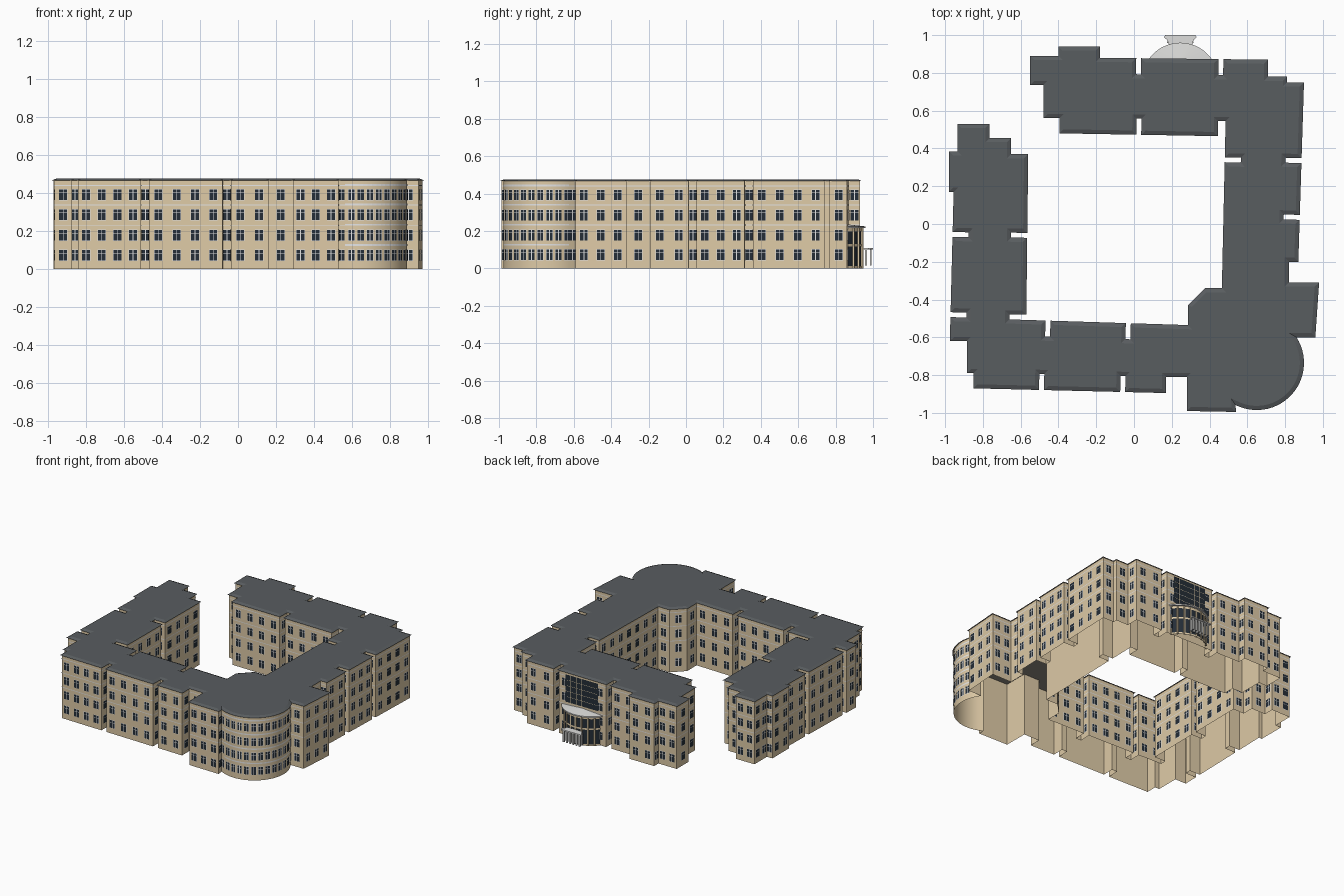
import bpy, bmesh, math
from mathutils import Vector
from mathutils.geometry import tessellate_polygon

if "Cube" in bpy.data.objects:
    bpy.data.objects.remove(bpy.data.objects["Cube"])

def srgb(r, g, b):
    return tuple(((c / 255 + 0.055) / 1.055) ** 2.4 for c in (r, g, b)) + (1,)

def material(name, *rgb):
    m = bpy.data.materials.new(name)
    m.diffuse_color = srgb(*rgb)
    m.use_nodes = True
    m.node_tree.nodes["Principled BSDF"].inputs["Base Color"].default_value = m.diffuse_color
    return m

STONE = material("tan_stone", 223, 203, 167)
PALE = material("pale_frame", 230, 230, 230)
GLASS = material("dark_glass", 36, 45, 55)
SLATE = material("slate_roof", 89, 93, 96)
CEILING = material("grey_ceiling", 145, 138, 129)
CANOPY = material("light_grey_canopy", 222, 222, 220)

def finish(name, bm, mat, smooth=False):
    mesh = bpy.data.meshes.new(name)
    bm.to_mesh(mesh)
    bm.free()
    mesh.materials.append(mat)
    ob = bpy.data.objects.new(name, mesh)
    bpy.context.collection.objects.link(ob)
    if smooth:
        bpy.ops.object.select_all(action='DESELECT')
        ob.select_set(True)
        bpy.context.view_layer.objects.active = ob
        bpy.ops.object.shade_smooth_by_angle(angle=math.radians(20))
    return ob

def face(bm, pts):
    return bm.faces.new([bm.verts.new(p) for p in pts])

def box(bm, x0, x1, y0, y1, z0, z1):
    v = [bm.verts.new((x, y, z)) for z in (z0, z1) for x, y in ((x0, y0), (x1, y0), (x1, y1), (x0, y1))]
    for i in ((3, 2, 1, 0), (4, 5, 6, 7), (0, 1, 5, 4), (1, 2, 6, 5), (2, 3, 7, 6), (3, 0, 4, 7)):
        bm.faces.new([v[k] for k in i])

# Footprint of the eaves, clockwise: outer side, round corner, outer side, courtyard
north_east = [(-.55, .89), (-.40, .89), (-.40, .94), (-.18, .94), (-.18, .88), (.71, .87), (.71, .78),
              (.81, .78), (.81, .75), (.90, .75), (.87, -.20), (.82, -.20), (.82, -.31), (.98, -.31), (.96, -.60)]
round_corner = []
for i in range(27):
    a = math.radians(32.7 - 149.4 * i / 26)
    round_corner.append((.65 + .25 * math.cos(a), -.735 + .25 * math.sin(a)))
south_west = [(.54, -.995), (.28, -.99), (.28, -.81), (.17, -.81), (.17, -.895), (-.85, -.87), (-.85, -.79),
              (-.885, -.79), (-.885, -.62), (-.975, -.62), (-.955, .17), (-.98, .17), (-.98, .385),
              (-.935, .385), (-.935, .53), (-.765, .53), (-.765, .455), (-.65, .455), (-.65, .37)]
courtyard = [(-.56, .37), (-.57, -.48), (-.66, -.48), (-.66, -.505), (.285, -.535), (.285, -.43), (.375, -.34),
             (.465, -.34), (.485, .545), (.445, .545), (.445, .465), (-.395, .48), (-.395, .56), (-.48, .56),
             (-.48, .735), (-.55, .735)]
# Narrow recesses between the blocks
recesses = [(.025, .88), (.46, .87), (.89, .335), (.877, .035), (-.06, -.89), (-.49, -.88), (-.97, -.48),
            (-.96, -.055), (-.565, -.06), (-.455, -.51), (-.03, -.525), (.48, .34), (.025, .47)]

def add_recesses(points, width=.026, depth=.085):
    out = []
    for i, p in enumerate(points):
        a, b = Vector(p), Vector(points[(i + 1) % len(points)])
        d = (b - a).normalized()
        inward = Vector((d.y, -d.x))
        out.append(a)
        hits = []
        for r in recesses:
            v = Vector(r) - a
            if abs(v.dot(inward)) < .03 and .05 < v.dot(d) < (b - a).length - .05:
                hits.append(v.dot(d))
        for t in sorted(hits):
            l, r = a + d * (t - width / 2), a + d * (t + width / 2)
            out += [l, l + inward * depth, r + inward * depth, r]
    return out

def inset(points, dist):
    out = []
    for i, p in enumerate(points):
        d0 = (p - points[i - 1]).normalized()
        d1 = (points[(i + 1) % len(points)] - p).normalized()
        n0, n1 = Vector((d0.y, -d0.x)), Vector((d1.y, -d1.x))
        out.append(p + (n0 + n1) * dist / max(.3, 1 + n0.dot(n1)))
    return out

eaves = add_recesses(north_east + round_corner + south_west + courtyard)
wall_line = inset(eaves, .009)
ridge = inset(eaves, .022)
WALL_TOP, ROOF_TOP = .467, .476

def at(p, z):
    return (p.x, p.y, z)

# Walls, open underneath
bm = bmesh.new()
low = [bm.verts.new(at(p, 0)) for p in wall_line]
top = [bm.verts.new(at(p, WALL_TOP)) for p in wall_line]
for i in range(len(low)):
    j = (i + 1) % len(low)
    bm.faces.new((low[j], low[i], top[i], top[j]))
finish("walls", bm, STONE, True)

# Roof with sloped rim, and the ceiling below it
bm = bmesh.new()
rim = [bm.verts.new(at(p, WALL_TOP)) for p in eaves]
cap = [bm.verts.new(at(p, ROOF_TOP)) for p in ridge]
for i in range(len(rim)):
    j = (i + 1) % len(rim)
    bm.faces.new((rim[j], rim[i], cap[i], cap[j]))
for ring, up in ((cap, 1), (rim, -1)):
    for tri in tessellate_polygon([[v.co for v in ring]]):
        a, b, c = (ring[k] for k in tri)
        turn = (b.co - a.co).cross(c.co - a.co).z
        if abs(turn) > 1e-9:
            f = bm.faces.new((a, b, c) if turn * up > 0 else (a, c, b))
            f.material_index = 0 if up > 0 else 1
finish("roof", bm, SLATE).data.materials.append(CEILING)

# Windows: pale frame plates with four panes each, four floors
frames, panes, bands = bmesh.new(), bmesh.new(), bmesh.new()
FLOORS = (.072, .178, .285, .392)
ENTRY_X = .245

def plate(bm, c, d, n, u0, u1, z0, z1, off):
    l, r = c + d * u0 + n * off, c + d * u1 + n * off
    face(bm, (at(r, z0), at(l, z0), at(l, z1), at(r, z1)))

def window(c, d, n, w, z):
    h = .030
    plate(frames, c, d, n, -w / 2, w / 2, z - h, z + h, .002)
    for s in (-1, 1):
        u0, u1 = sorted((s * .002, s * (w / 2 - .002)))
        plate(panes, c, d, n, u0, u1, z - h + .002, z + .010, .0035)
        plate(panes, c, d, n, u0, u1, z + .0125, z + h - .002, .0035)

parity = 0
for i, a in enumerate(wall_line):
    b = wall_line[(i + 1) % len(wall_line)]
    length = (b - a).length
    d = (b - a).normalized()
    n = Vector((-d.y, d.x))
    on_curve = .022 < length < .027 and a.x > .53 and a.y < -.58
    for z in (.122, .228, .335, .438) if on_curve else (.228, .335, .438):
        plate(bands, a, d, n, 0, length, z, z + (.009 if on_curve else .005), .001)
    if on_curve:
        parity += 1
    if length < .034 and not (on_curve and parity % 2):
        continue
    count = max(1, round(length / .092))
    for k in range(count):
        c = a + d * length * (k + .5) / count
        if c.y > .8 and abs(c.x - ENTRY_X) < .12:
            continue
        for z in FLOORS:
            window(c, d, n, .036 if on_curve else min(.045, length * .95), z)

# Glazed bank above the entrance
east, north = Vector((1, 0)), Vector((0, 1))
for col in range(6):
    for row in range(5):
        c = Vector((ENTRY_X - .1125 + .045 * col, .868))
        z = .25 + row * .041
        plate(panes, c, -east, north, -.0215, .0215, z, z + .0385, .004)
finish("window_frames", frames, PALE)
finish("window_panes", panes, GLASS)
finish("string_courses", bands, PALE)

# Curved entrance bay
CY = .757

def arc(radius, y_wall, steps=16):
    half = math.acos((y_wall - CY) / radius)
    return [Vector((ENTRY_X + radius * math.sin(t), CY + radius * math.cos(t)))
            for t in (half * (2 * i / steps - 1) for i in range(steps + 1))]

def curved_strip(bm, radius, z0, z1):
    pts = arc(radius, .862)
    for a, b in zip(pts, pts[1:]):
        face(bm, (at(b, z0), at(a, z0), at(a, z1), at(b, z1)))

bm = bmesh.new()
curved_strip(bm, .185, 0, .215)
finish("entrance_glass", bm, GLASS)
bm = bmesh.new()
for z0, z1 in ((0, .012), (.118, .130), (.198, .215)):
    curved_strip(bm, .188, z0, z1)
for p in arc(.186, .862)[::2]:
    box(bm, p.x - .005, p.x + .005, p.y - .005, p.y + .005, 0, .215)
finish("entrance_piers", bm, STONE)

# Entrance canopy rising towards the wall
bm = bmesh.new()
pts = arc(.203, .862)
apex = (ENTRY_X, .862, .235)
for a, b in zip(pts, pts[1:]):
    face(bm, (at(b, .224), at(a, .224), apex))
    face(bm, (at(b, .215), at(a, .215), at(a, .224), at(b, .224)))
face(bm, [at(p, .215) for p in pts])
finish("entrance_canopy", bm, CANOPY)

# Small porch on slim posts
bm = bmesh.new()
outline = [(.185, .95), (.31, .95), (.315, .975), (.332, .988), (.325, 1.0), (.165, 1.0), (.158, .988), (.175, .975)]
slab = face(bm, [(x, y, .10) for x, y in outline])
ext = bmesh.ops.extrude_face_region(bm, geom=[slab])
bmesh.ops.translate(bm, vec=(0, 0, .009), verts=[v for v in ext["geom"] if isinstance(v, bmesh.types.BMVert)])
bmesh.ops.recalc_face_normals(bm, faces=bm.faces)
for i in range(6):
    x = .18 + .026 * i
    for y in (.962, .988):
        box(bm, x - .006, x + .006, y - .005, y + .005, .015, .10)
finish("porch", bm, CANOPY)
